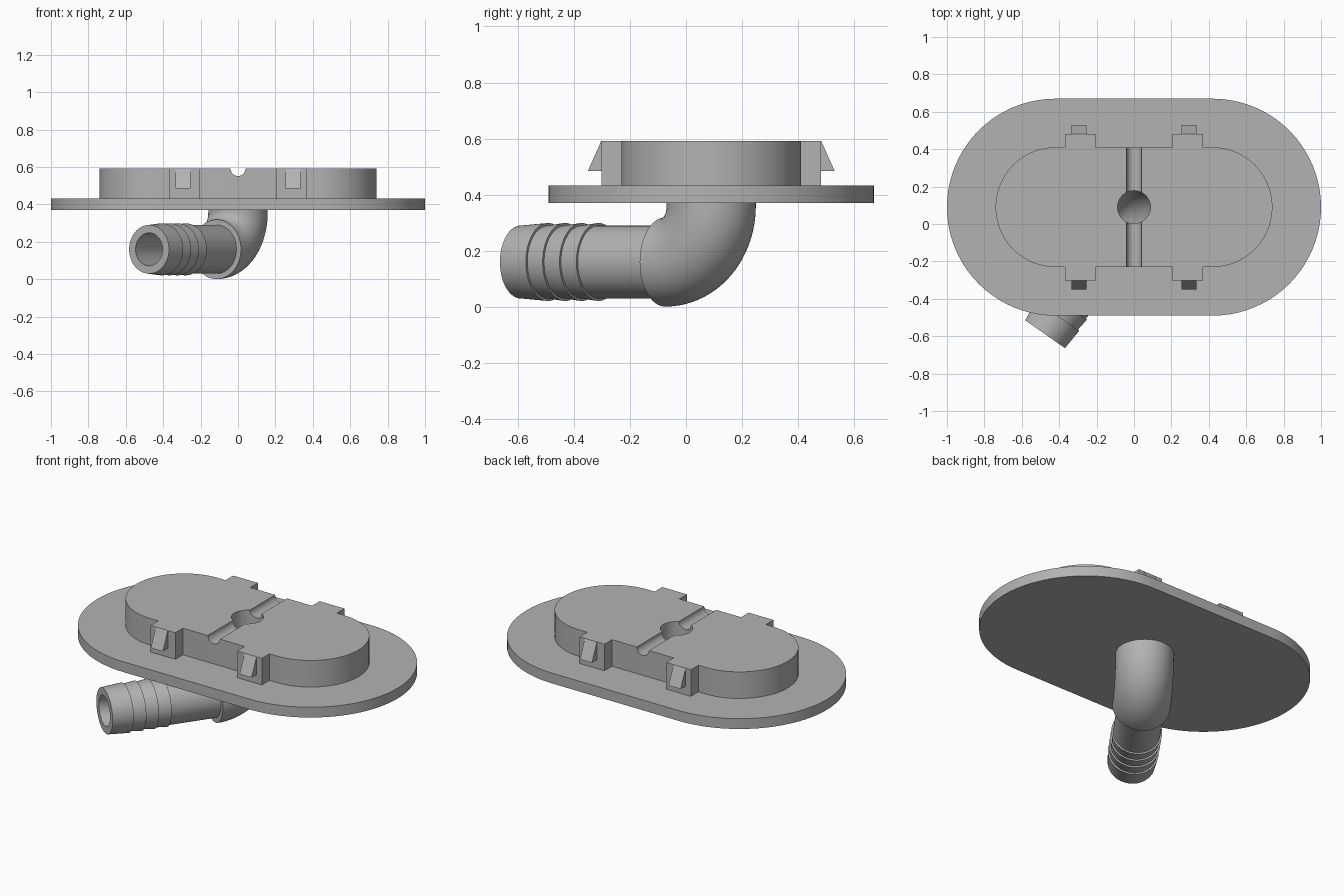
import bpy, bmesh, math
from mathutils import Vector

cube = bpy.data.objects.get("Cube")
if cube:
    bpy.data.objects.remove(cube, do_unlink=True)

CY = 0.09            # centre line of the plate in y
BORE = 0.088
grey = bpy.data.materials.new("grey plastic")
grey.use_nodes = True
colour = (0.45, 0.45, 0.45, 1)
grey.diffuse_color = colour
grey.node_tree.nodes["Principled BSDF"].inputs["Base Color"].default_value = colour


def finish(name, bm):
    bmesh.ops.recalc_face_normals(bm, faces=bm.faces)
    mesh = bpy.data.meshes.new(name)
    bm.to_mesh(mesh)
    bm.free()
    mesh.materials.append(grey)
    ob = bpy.data.objects.new(name, mesh)
    bpy.context.collection.objects.link(ob)
    return ob


def activate(ob):
    bpy.ops.object.select_all(action='DESELECT')
    ob.select_set(True)
    bpy.context.view_layer.objects.active = ob


def smooth(ob):
    activate(ob)
    bpy.ops.object.shade_smooth_by_angle(angle=math.radians(30))


def prism(name, outline, offset):
    """Extrude a closed outline of 3D points by an offset."""
    bm = bmesh.new()
    face = bm.faces.new([bm.verts.new(p) for p in outline])
    top = bmesh.ops.extrude_face_region(bm, geom=[face])["geom"]
    bmesh.ops.translate(bm, vec=offset,
                        verts=[v for v in top if isinstance(v, bmesh.types.BMVert)])
    return finish(name, bm)


def stadium(name, half_straight, radius, z0, z1, n=40):
    pts = []
    for side in (1, -1):
        for i in range(n + 1):
            a = math.pi * (i / n - 0.5)
            pts.append((side * (half_straight + radius * math.cos(a)),
                        CY + side * radius * math.sin(a), z0))
    return prism(name, pts, (0, 0, z1 - z0))


def rod(name, radius, start, end, n=48):
    """Plain cylinder between two points, used as a cutter."""
    axis = Vector(end) - Vector(start)
    q = axis.to_track_quat('Z', 'Y')
    pts = [Vector(start) + q @ Vector((radius * math.cos(t), radius * math.sin(t), 0))
           for t in (math.tau * i / n for i in range(n))]
    return prism(name, pts, axis)


def cut(ob, cutters):
    for c in cutters:
        mod = ob.modifiers.new("cut", 'BOOLEAN')
        mod.operation, mod.solver, mod.object = 'DIFFERENCE', 'EXACT', c
        activate(ob)
        bpy.ops.object.modifier_apply(modifier=mod.name)
    for c in cutters:
        c.hide_render = True


def sweep(name, rings, n=64):
    """Skin closed loops of (centre, tangent, radius); last ring joins the first."""
    bm = bmesh.new()
    side = Vector((math.cos(HEADING), -math.sin(HEADING), 0))
    loops = []
    for centre, tangent, r in rings:
        up = tangent.cross(side)
        loops.append([bm.verts.new(centre + r * (math.cos(t) * side + math.sin(t) * up))
                      for t in (math.tau * i / n for i in range(n))])
    for k, a in enumerate(loops):
        b = loops[(k + 1) % len(loops)]
        for i in range(n):
            j = (i + 1) % n
            bm.faces.new((a[i], a[j], b[j], b[i]))
    return finish(name, bm)


# Base plate and raised block, with the drain hole and the cross groove
plate = stadium("base_plate", 0.42, 0.58, 0.37, 0.432)
block = stadium("raised_block", 0.42, 0.32, 0.432, 0.592)
hole = rod("hole_cutter", BORE, (0, CY, 0.2), (0, CY, 0.8), 64)
groove = rod("groove_cutter", 0.04, (0, -0.4, 0.592), (0, 0.6, 0.592))
cut(plate, [hole])
cut(block, [hole, groove])
for cutter in (hole, groove):
    bpy.data.objects.remove(cutter, do_unlink=True)
smooth(plate)
smooth(block)

# Snap tabs with wedge hooks, two on each long side
for sx, x_name in ((1, "left"), (-1, "right")):
    for sy, y_name in ((1, "back"), (-1, "front")):
        def at(x, d, z):
            return (sx * x, CY + sy * d, z)
        tab = [at(0.205, 0.32, 0.432), at(0.37, 0.32, 0.432),
               at(0.37, 0.392, 0.432), at(0.205, 0.392, 0.432)]
        prism(f"snap_tab_{y_name}_{x_name}", tab, (0, 0, 0.16))
        hook = [at(0.255, 0.392, 0.592), at(0.255, 0.44, 0.485), at(0.255, 0.392, 0.485)]
        prism(f"snap_hook_{y_name}_{x_name}", hook, (sx * 0.08, 0, 0))

# Hollow elbow that turns from straight down to the hose direction
HEADING = math.radians(35)
AXIS_Z, BEND, ELBOW_R = 0.16, 0.2, 0.159
out = Vector((-math.sin(HEADING), -math.cos(HEADING), 0))
down = Vector((0, 0, -1))
foot = Vector((0, CY, AXIS_Z))
path = [(Vector((0, CY, 0.37)), down)]
for i in range(25):
    a = math.pi / 2 * i / 24
    path.append((foot + out * BEND * (1 - math.cos(a)) - down * BEND * (1 - math.sin(a)),
                 down * math.cos(a) + out * math.sin(a)))
rings = [(p, t, ELBOW_R) for p, t in path]
rings += [(p, t, BORE) for p, t in reversed(path)]
smooth(sweep("elbow", rings))

# Barbed hose spout: each barb widens toward the elbow and then steps in
PIPE_R, BARB_R, LENGTH = 0.13, 0.139, 0.829
profile = [(BEND, BORE), (BEND, PIPE_R)]
for k in range(4):
    d = 0.49 + 0.0733 * k
    profile += [(d, PIPE_R), (d, BARB_R)]
profile += [(LENGTH, PIPE_R), (LENGTH, BORE)]
smooth(sweep("barbed_spout", [(foot + out * d, out, r) for d, r in profile]))
